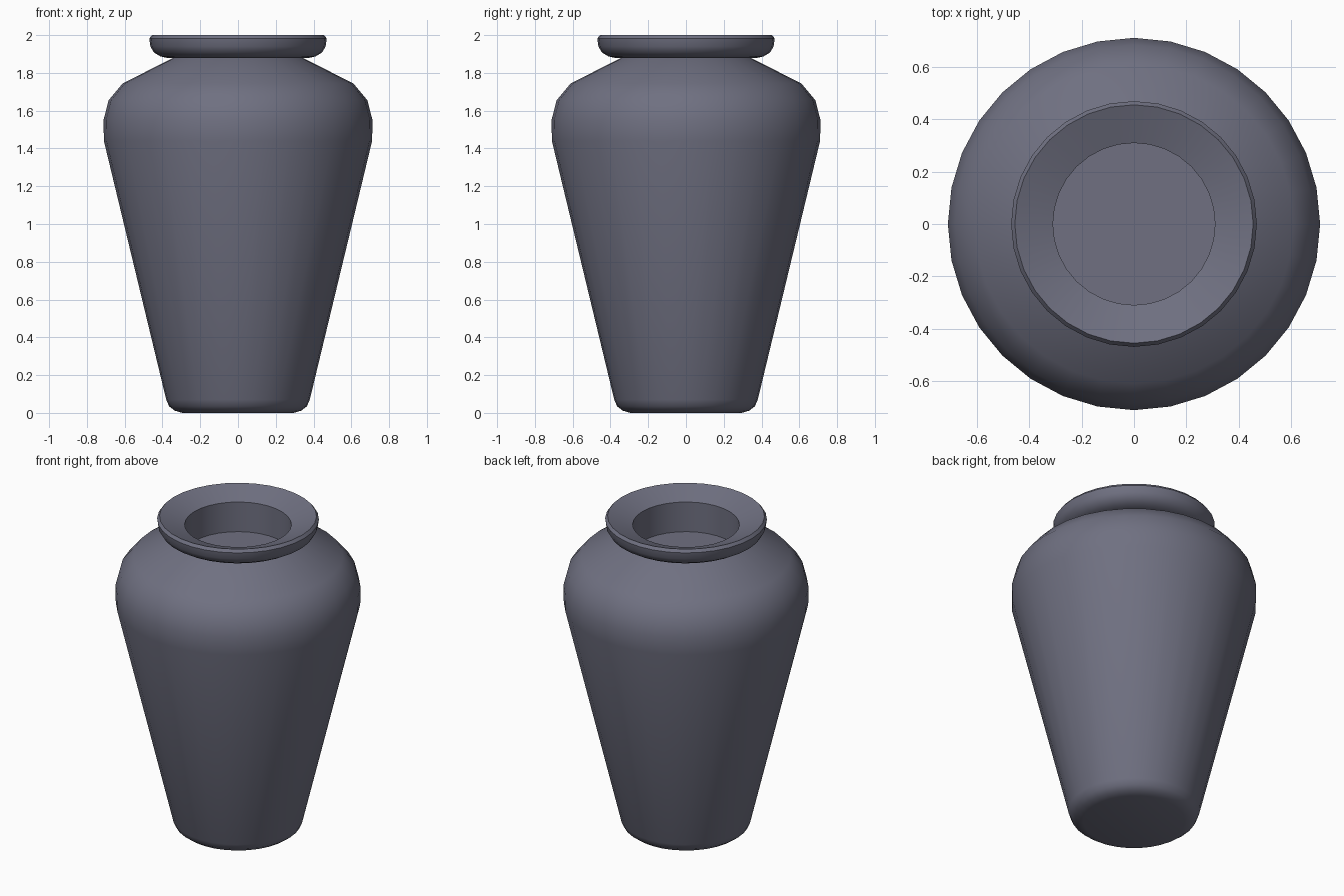
import bpy, bmesh, math

if "Cube" in bpy.data.objects:
    bpy.data.objects.remove(bpy.data.objects["Cube"])

SEGMENTS = 32

glaze = bpy.data.materials.new("slate glaze")
glaze.diffuse_color = (0.16, 0.163, 0.22, 1)
glaze.use_nodes = True
glaze.node_tree.nodes["Principled BSDF"].inputs["Base Color"].default_value = glaze.diffuse_color


def lathe(name, profile, angle):
    """Revolve (radius, height) points about z; radius 0 makes a pole."""
    bm = bmesh.new()
    rings = []
    for r, z in profile:
        if r == 0:
            rings.append([bm.verts.new((0, 0, z))] * SEGMENTS)
        else:
            rings.append([bm.verts.new((r * math.cos(a), r * math.sin(a), z))
                          for a in (2 * math.pi * i / SEGMENTS for i in range(SEGMENTS))])
    for low, high in zip(rings, rings[1:]):
        for i in range(SEGMENTS):
            j = (i + 1) % SEGMENTS
            corners = list(dict.fromkeys([low[i], low[j], high[j], high[i]]))
            bm.faces.new(corners)
    bmesh.ops.recalc_face_normals(bm, faces=bm.faces)
    mesh = bpy.data.meshes.new(name)
    bm.to_mesh(mesh)
    bm.free()
    obj = bpy.data.objects.new(name, mesh)
    bpy.context.collection.objects.link(obj)
    mesh.materials.append(glaze)
    bpy.ops.object.select_all(action='DESELECT')
    obj.select_set(True)
    bpy.context.view_layer.objects.active = obj
    bpy.ops.object.shade_smooth_by_angle(angle=math.radians(angle))
    return obj


# One continuous profile: foot, tapered body, shoulder, rolled rim, mouth
lathe("vase", [
    (0, 0), (0.295, 0), (0.335, 0.012), (0.365, 0.035), (0.38, 0.07),      # foot
    (0.71, 1.44), (0.712, 1.55), (0.685, 1.655), (0.61, 1.745),            # body and shoulder
    (0.345, 1.878),                                                        # neck
    (0.37, 1.878), (0.41, 1.887), (0.445, 1.908), (0.464, 1.94),           # rim underside
    (0.47, 1.982), (0.456, 2.0),                                           # rim edge
    (0.435, 1.992), (0.31, 1.945),                                         # flared mouth
    (0.31, 1.755), (0, 1.755),                                             # well and floor
], 35)
